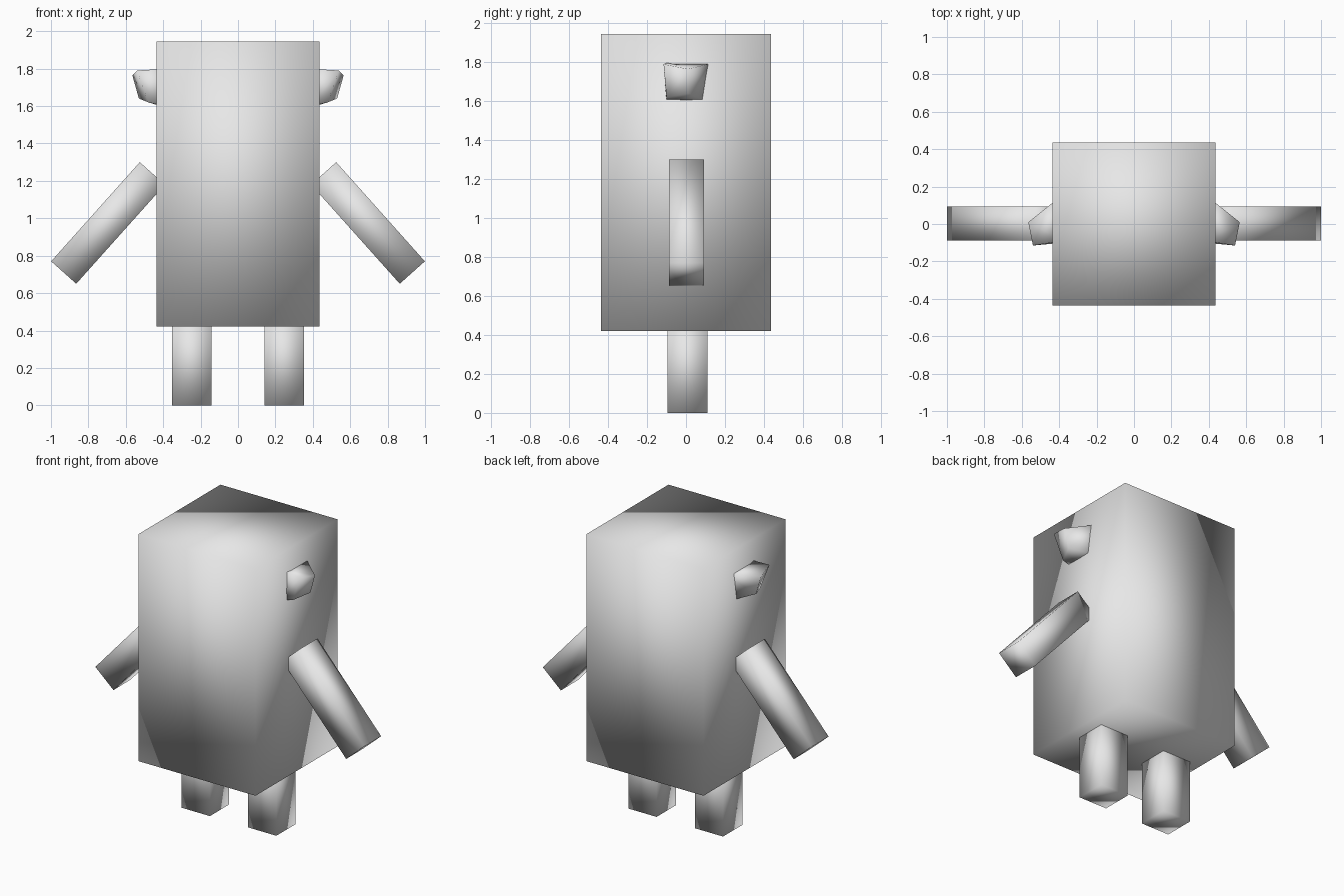
import bpy
import bmesh
from math import atan2
from mathutils import Matrix, Vector

cube = bpy.data.objects.get("Cube")
if cube:
    bpy.data.objects.remove(cube, do_unlink=True)

grey = bpy.data.materials.new("plain_grey")
grey.use_nodes = True
grey.diffuse_color = (0.8, 0.8, 0.8, 1)
grey.node_tree.nodes["Principled BSDF"].inputs["Base Color"].default_value = (0.8, 0.8, 0.8, 1)


def finish(name, bm):
    """Turn a bmesh into a softly shaded grey object."""
    bmesh.ops.recalc_face_normals(bm, faces=bm.faces)
    for face in bm.faces:
        face.smooth = True
    mesh = bpy.data.meshes.new(name)
    bm.to_mesh(mesh)
    bm.free()
    mesh.materials.append(grey)
    bpy.context.collection.objects.link(bpy.data.objects.new(name, mesh))


def box(name, centre, size, tilt=0):
    """Box with edge lengths size, turned by tilt about the y axis."""
    bm = bmesh.new()
    matrix = (Matrix.Translation(centre) @ Matrix.Rotation(tilt, 4, "Y")
              @ Matrix.Diagonal((*size, 1)))
    bmesh.ops.create_cube(bm, size=1, matrix=matrix)
    finish(name, bm)


def ear(name, side):
    """Skewed block: the outer rim is narrower and lower than the root."""
    rim = [(0.565, 0.01, 1.765), (0.54, -0.115, 1.79), (0.48, -0.10, 1.62), (0.53, 0.012, 1.64)]
    root = [(0.38, 0.158, 1.80), (0.38, -0.09, 1.80), (0.38, -0.10, 1.595), (0.38, 0.125, 1.59)]
    bm = bmesh.new()
    outer, inner = [[bm.verts.new((side * x, y, z)) for x, y, z in ring] for ring in (rim, root)]
    bm.faces.new(outer)
    bm.faces.new(inner[::-1])
    for i in range(4):
        j = (i + 1) % 4
        bm.faces.new((outer[i], inner[i], inner[j], outer[j]))
    finish(name, bm)


# Body
box("body", (0, 0, 1.183), (0.87, 0.87, 1.525))

# Paired limbs and ears
shoulder, hand = Vector((0.458, 0, 1.24)), Vector((0.932, 0, 0.71))
arm = hand - shoulder
for label, side in (("left", 1), ("right", -1)):
    box(label + "_leg", (side * 0.247, 0.007, 0.24), (0.21, 0.205, 0.48))
    middle = (shoulder + hand) / 2
    box(label + "_arm", (side * middle.x, 0.003, middle.z),
        (arm.length, 0.18, 0.18), side * atan2(-arm.z, arm.x))
    ear(label + "_ear", side)
